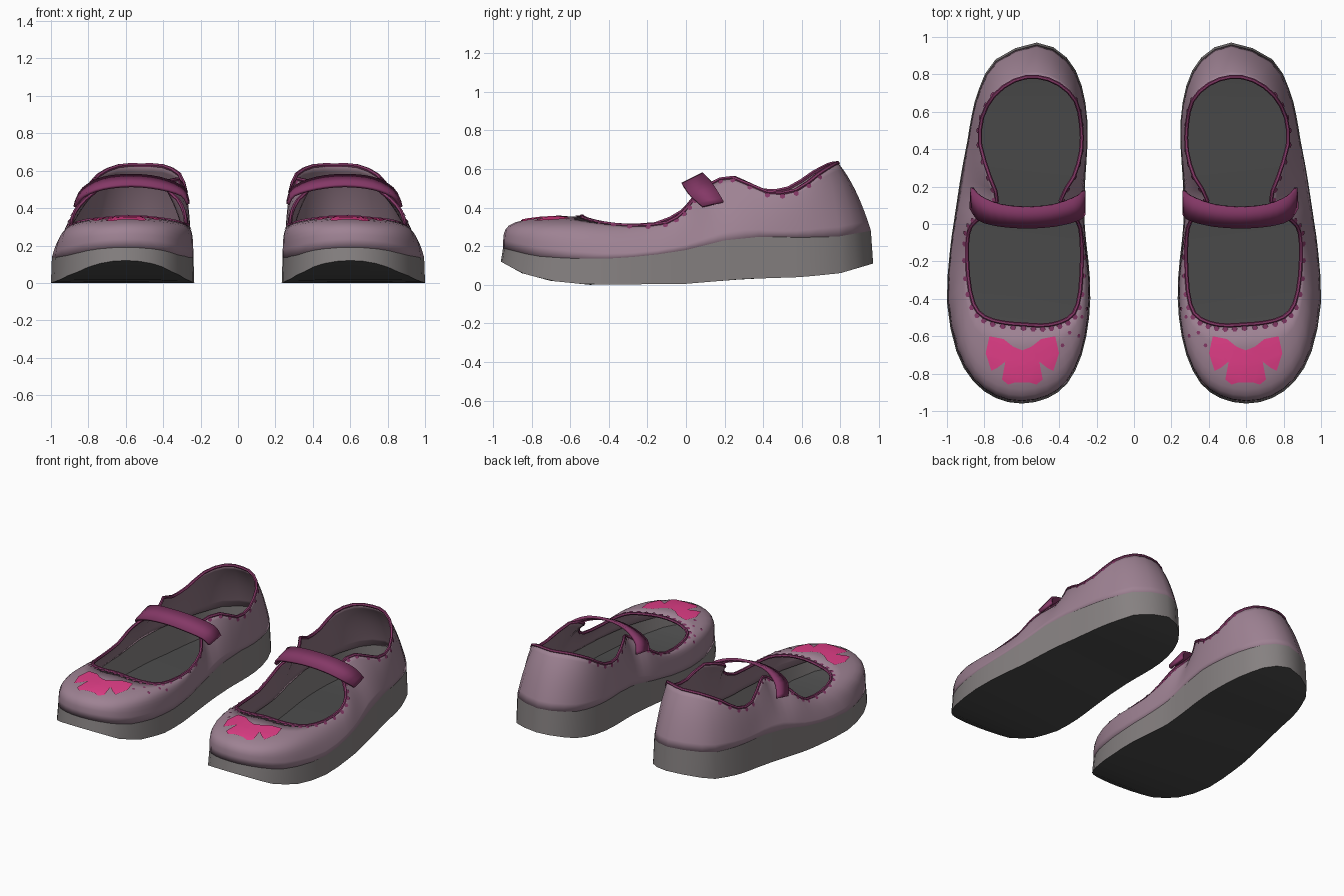
import bpy, bmesh, math
from mathutils import Vector, Matrix
from mathutils.bvhtree import BVHTree

if "Cube" in bpy.data.objects:
    bpy.data.objects.remove(bpy.data.objects["Cube"], do_unlink=True)


# ---------- helpers ----------
def material(name, *rgb):
    mat = bpy.data.materials.new(name)
    linear = [((c / 255 + .055) / 1.055) ** 2.4 for c in rgb]
    mat.use_nodes = True
    mat.diffuse_color = (*linear, 1)
    mat.node_tree.nodes["Principled BSDF"].inputs["Base Color"].default_value = (*linear, 1)
    return mat


def smooth_path(points, closed, steps=2):
    """Catmull-Rom resampling of a list of control points."""
    pts = [Vector(p) for p in points]
    count = len(pts)

    def at(i):
        return pts[i % count] if closed else pts[max(0, min(count - 1, i))]

    result = []
    for i in range(count if closed else count - 1):
        a, b, c, d = at(i - 1), at(i), at(i + 1), at(i + 2)
        for s in range(steps):
            t = s / steps
            result.append((b * 2 + (c - a) * t + (a * 2 - b * 5 + c * 4 - d) * t * t
                           + (b * 3 - a - c * 3 + d) * t ** 3) / 2)
    if not closed:
        result.append(pts[-1])
    return result


def profile(table, y):
    """Height at y, read from a piecewise linear profile."""
    if y <= table[0][0]:
        return table[0][1]
    for (y0, z0), (y1, z1) in zip(table, table[1:]):
        if y <= y1:
            return z0 + (z1 - z0) * (y - y0) / (y1 - y0)
    return table[-1][1]


def loft(rings, around=True, wrap=False):
    """Vertices and quads joining a stack of equal rings."""
    n = len(rings[0])
    verts = [v for ring in rings for v in ring]
    faces = []
    for r in range(len(rings) if wrap else len(rings) - 1):
        low, high = r * n, (r + 1) % len(rings) * n
        for i in range(n if around else n - 1):
            j = (i + 1) % n
            faces.append((low + i, low + j, high + j, high + i))
    return verts, faces


def add_part(name, verts, faces, mats, thickness=0, offset=-1):
    mesh = bpy.data.meshes.new(name)
    mesh.from_pydata([tuple(v) for v in verts], [], faces)
    for mat in mats:
        mesh.materials.append(mat)
    obj = bpy.data.objects.new(name, mesh)
    bpy.context.collection.objects.link(obj)
    bpy.ops.object.select_all(action='DESELECT')
    obj.select_set(True)
    bpy.context.view_layer.objects.active = obj
    bpy.ops.object.shade_smooth_by_angle(angle=math.radians(40))
    if thickness:
        solid = obj.modifiers.new("thickness", 'SOLIDIFY')
        solid.thickness, solid.offset = thickness, offset
        if len(mats) > 1:
            solid.material_offset, solid.material_offset_rim = 1, 2
    mirror = obj.modifiers.new("other_shoe", 'MIRROR')
    mirror.use_mirror_merge = False
    return obj


def add_plates(name, bm, mat):
    bm.verts.index_update()
    add_part(name, [v.co.copy() for v in bm.verts],
             [[v.index for v in f.verts] for f in bm.faces], [mat])
    bm.free()


# ---------- colours ----------
mauve = material("mauve_upper", 158, 130, 147)
lining = material("dark_mauve_lining", 140, 115, 128)
plum = material("plum_trim", 132, 56, 102)
pink = material("pink_bow", 226, 62, 136)
grey = material("grey_sole", 134, 129, 129)
tread = material("charcoal_tread", 74, 74, 74)

# ---------- shape of one shoe, toe -> outer side -> heel -> inner side ----------
outline = smooth_path([
    (.6, -.96), (.74, -.93), (.86, -.84), (.95, -.68), (1, -.42), (.985, -.15), (.965, 0),
    (.95, .1), (.935, .2), (.915, .32), (.89, .45), (.868, .58), (.83, .72), (.74, .88),
    (.52, .97), (.36, .89), (.28, .74), (.25, .56), (.25, .4), (.26, .25), (.265, .12),
    (.265, .02), (.255, -.1), (.235, -.3), (.24, -.5), (.28, -.7), (.355, -.85), (.46, -.93)], True)
rim = smooth_path([
    (.59, -.54, .355), (.7, -.53, .345), (.8, -.5, .335), (.86, -.43, .32), (.89, -.28, .305),
    (.895, -.1, .32), (.875, -.01, .38), (.82, .04, .445), (.735, .125, .52), (.77, .24, .555),
    (.825, .42, .48), (.815, .57, .49), (.75, .69, .575), (.64, .77, .625), (.52, .79, .63),
    (.4, .75, .625), (.31, .66, .58), (.28, .53, .5), (.28, .39, .49), (.32, .25, .555),
    (.39, .125, .52), (.32, .04, .445), (.285, -.02, .38), (.275, -.16, .315), (.285, -.36, .31),
    (.32, -.48, .325), (.4, -.53, .34), (.49, -.545, .35)], True)
sole_top = [(-.96, .19), (-.8, .15), (-.6, .135), (-.4, .135), (-.2, .15), (0, .18),
            (.2, .23), (.4, .25), (.6, .245), (.8, .25), (.97, .28)]
sole_bottom = [(-.96, .12), (-.85, .06), (-.7, .02), (-.5, 0), (0, .005),
               (.3, .03), (.6, .04), (.8, .06), (.97, .11)]
n = len(outline)
centre = Vector((.6, 0))

# ---------- sole: an open shell, with the tread showing inside as the floor ----------
bottom_ring = [Vector((p.x, p.y, profile(sole_bottom, p.y))) for p in outline]
top_ring = []
for p in outline:
    q = centre + (p - centre) * .988
    top_ring.append(Vector((q.x, q.y, profile(sole_top, p.y))))
verts, faces = loft([bottom_ring, top_ring])
add_part("sole_wall", verts, faces, [grey])
strips = [list(dict.fromkeys(((n - i) % n, n - i - 1, i + 1, i))) for i in range(n // 2)]
add_part("tread", bottom_ring, strips, [tread])

# ---------- upper: rounded over the toe, straighter at the outer side and heel ----------
STEPS = 9
rings = []
for s in range(STEPS + 1):
    t = s / STEPS
    turn = t * math.pi / 2
    ring = []
    for base, edge in zip(top_ring, rim):
        start = -.2 if base.x > centre.x else .1
        ease = max(0, min(1, (start - base.y) / .7))
        k = .18 + .8 * ease * ease * (3 - 2 * ease)
        inward = t + (max(0, 1 - math.cos(turn)) ** 1.85 - t) * k
        rise = t + (math.sin(turn) ** .75 - t) * k
        p = base.lerp(edge, inward)
        p.z = base.z + (edge.z - base.z) * rise
        ring.append(p)
    rings.append(ring)
verts, faces = loft(rings)
add_part("upper", verts, faces, [mauve, lining, plum], thickness=.008)
surface = BVHTree.FromPolygons(verts, faces)

# ---------- piping round the opening ----------
SIDES = 6
piping = []
for k in range(SIDES):
    a = -k * math.tau / SIDES
    ring = []
    for i, p in enumerate(rim):
        along = (rim[(i + 1) % n] - rim[i - 1]).normalized()
        side = along.cross(Vector((0, 0, 1))).normalized()
        ring.append(p + (side * math.cos(a) + side.cross(along) * math.sin(a)) * .011 - side * .003)
    piping.append(ring)
verts, faces = loft(piping, wrap=True)
add_part("opening_piping", verts, faces, [plum])

# ---------- scallops against the piping, and a few dots on the inner toe corner ----------
bm = bmesh.new()
for i, edge in enumerate(rim):
    rows = [(.018, .015)] if edge.y < .7 else []
    if edge.y < -.35 and edge.x < .42:
        rows.append((.07, .011) if i % 2 else (.12, .011))
    target = rings[STEPS - 3][i]
    for distance, radius in rows:
        guess = edge.lerp(target, min(1, distance / (edge - target).length))
        spot, normal, _, _ = surface.find_nearest(guess)
        pose = Matrix.Translation(spot + normal * .004) @ normal.to_track_quat('Z', 'Y').to_matrix().to_4x4()
        bmesh.ops.create_circle(bm, cap_ends=True, segments=6, radius=radius, matrix=pose)
add_plates("scallop_dots", bm, plum)

# ---------- bow laid over the toe ----------
half = [(.05, -.655), (.1, -.615), (.175, -.6), (.195, -.69), (.165, -.785), (.135, -.77),
        (.09, -.735), (.108, -.83), (.075, -.857), (.037, -.845), (.022, -.745)]
middle = .597
loop = [(0, -.675)] + half + [(0, -.72)] + [(-x, y) for x, y in reversed(half)]
bm = bmesh.new()
bm.faces.new([bm.verts.new((middle + x, y, 0)) for x, y in reversed(loop)])
bmesh.ops.triangulate(bm, faces=bm.faces[:])
for step in range(-7, 8):
    for origin, axis in (((middle + step * .03, 0, 0), (1, 0, 0)),
                         ((0, -.73 + step * .03, 0), (0, 1, 0))):
        bmesh.ops.bisect_plane(bm, geom=bm.verts[:] + bm.edges[:] + bm.faces[:],
                               plane_co=origin, plane_no=axis)
for v in bm.verts:
    hit, normal, _, _ = surface.ray_cast(Vector((v.co.x, v.co.y, 2)), Vector((0, 0, -1)))
    v.co = hit + normal * .006
bm.normal_update()
if sum(f.normal.z for f in bm.faces) < 0:
    bmesh.ops.reverse_faces(bm, faces=bm.faces[:])
add_plates("toe_bow", bm, pink)

# ---------- strap over the instep ----------
front_edge = smooth_path([(.268, .05, .42), (.3, .02, .47), (.42, -.01, .505), (.57, -.02, .52),
                          (.72, -.01, .505), (.825, .02, .465), (.872, .085, .405)], False, 3)
back_edge = smooth_path([(.268, .18, .44), (.3, .15, .51), (.42, .105, .56), (.57, .09, .575),
                         (.72, .105, .56), (.825, .15, .505), (.866, .195, .43)], False, 3)
verts, faces = loft([front_edge, back_edge], around=False)
add_part("strap", verts, faces, [plum], thickness=.018, offset=0)
